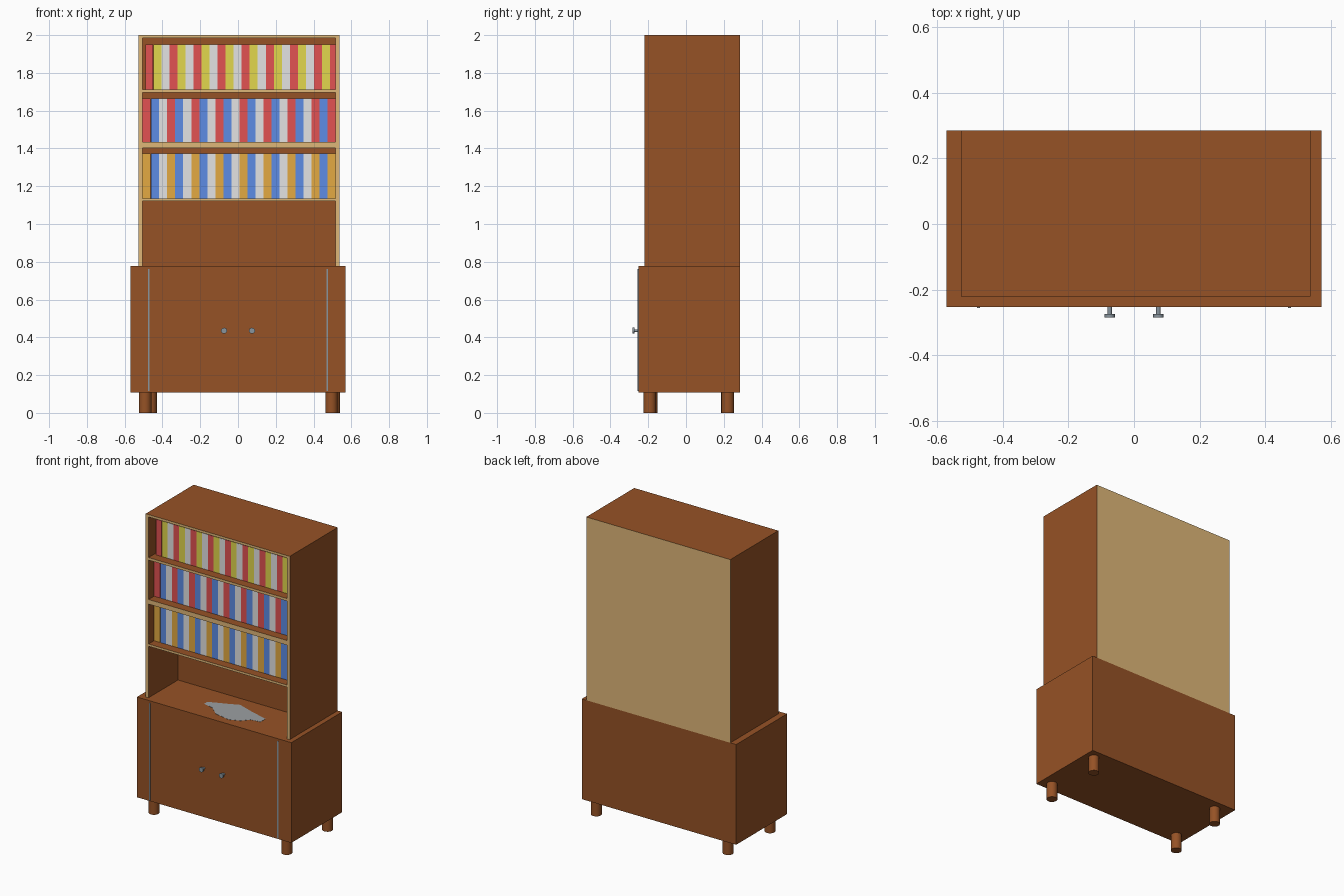
import bpy, bmesh, math
from mathutils import Matrix

if "Cube" in bpy.data.objects:
    bpy.data.objects.remove(bpy.data.objects["Cube"])

# Flat colours (linear)
def mat(name, r, g, b):
    m = bpy.data.materials.new(name)
    m.diffuse_color = (r, g, b, 1)
    m.use_nodes = True
    m.node_tree.nodes["Principled BSDF"].inputs["Base Color"].default_value = m.diffuse_color
    return m

wood = mat("brown wood", .305, .085, .019)
edge = mat("tan edge", .74, .475, .19)
red = mat("red cover", .76, .085, .085)
yellow = mat("yellow cover", .76, .68, .075)
white = mat("white cover", .77, .77, .77)
blue = mat("blue cover", .11, .265, .78)
orange = mat("orange cover", .77, .40, .055)
steel = mat("grey metal", .25, .30, .34)
grey = mat("light grey", .33, .35, .365)

def finish(name, bm, mats):
    me = bpy.data.meshes.new(name)
    bm.to_mesh(me)
    bm.free()
    for m in mats:
        me.materials.append(m)
    ob = bpy.data.objects.new(name, me)
    bpy.context.collection.objects.link(ob)
    return ob

def box(name, x0, x1, y0, y1, z0, z1, m, tan_front=False, tan_back=False):
    bm = bmesh.new()
    bmesh.ops.create_cube(bm, size=1)
    for v in bm.verts:
        v.co = ((x0 + x1) / 2 + v.co.x * (x1 - x0),
                (y0 + y1) / 2 + v.co.y * (y1 - y0),
                (z0 + z1) / 2 + v.co.z * (z1 - z0))
    bm.normal_update()
    for f in bm.faces:
        if (tan_front and f.normal.y < -.9) or (tan_back and f.normal.y > .9):
            f.material_index = 1
    # the tan slot is only added where it is used
    return finish(name, bm, [m, edge] if tan_front or tan_back else [m])

def cyl(name, centre, r, depth, m, axis='Z', sides=24):
    bm = bmesh.new()
    bmesh.ops.create_cone(bm, cap_ends=True, segments=sides, radius1=r, radius2=r, depth=depth)
    rot = Matrix.Rotation(math.pi / 2, 4, 'X') if axis == 'Y' else Matrix()
    bmesh.ops.transform(bm, matrix=Matrix.Translation(centre) @ rot, verts=bm.verts)
    bm.normal_update()
    for f in bm.faces:
        f.smooth = len(f.verts) == 4
    for e in bm.edges:
        e.smooth = e.calc_face_angle(0) < .6
    return finish(name, bm, [m])

# Lower cabinet and legs
BACK = .285
box("cabinet", -.57, .57, -.252, BACK, .108, .777, wood)
for n, x, y in (("front_left", -.492, -.183), ("front_right", .495, -.192),
                ("back_left", -.463, .217), ("back_right", .507, .221)):
    cyl(n + "_leg", (x, y, .055), .033, .11, wood)

# Door hinge strips and knobs
for side, s in (("left", -1), ("right", 1)):
    box(side + "_hinge_strip", s * .473 - .004, s * .473 + .004, -.256, -.251, .115, .762, steel)
    x = s * .074
    cyl(side + "_knob_stem", (x, -.262, .435), .007, .026, steel, 'Y', 16)
    cyl(side + "_knob_disc", (x, -.279, .435), .016, .011, steel, 'Y', 16)

# Upper bookcase carcass: front and back edges are tan
L, R, F, T = -.527, .537, -.221, .021
box("upper_left_side", L, L + T, F, BACK, .777, 1.984, wood, True, True)
box("upper_right_side", R - T, R, F, BACK, .777, 1.984, wood, True, True)
box("upper_top", L, R, F, BACK, 1.984, 2, wood, True, True)
box("back_panel", L + T, R - T, .09, BACK, .777, 1.984, wood, False, True)
for i, (z0, z1) in enumerate(((1.121, 1.136), (1.402, 1.433), (1.696, 1.713))):
    box(f"shelf_{i + 1}", L + T, R - T, F, .09, z0, z1, wood, True)

# Rows of books in repeating colours; the first book stands slightly apart
rows = ((1.136, 1.373, -.506, -.460, (orange, blue, white)),
        (1.433, 1.665, -.506, -.460, (red, blue, white)),
        (1.713, 1.950, -.490, -.448, (red, yellow, white)))
END, PITCH, COUNT = .516, .0425, 24
for r, (z0, z1, first, second, cols) in enumerate(rows):
    box(f"book_{r + 1}_1", first, second - .003, -.163, .06, z0, z1, cols[0])
    for i in range(1, COUNT):
        x0 = second + (i - 1) * PITCH
        last = i == COUNT - 1
        box(f"book_{r + 1}_{i + 1}", x0, END if last else x0 + PITCH, -.163, .06, z0, z1,
            cols[0] if last else cols[i % 3])

# Irregular flat mat lying on the counter
pts = [(-.18, -.10), (-.107, -.118), (-.04, -.177), (.07, -.20), (.14, -.172),
       (.18, -.126), (.247, -.116), (.247, -.064), (.107, -.022), (.008, .013),
       (-.06, -.017), (-.118, -.04), (-.18, -.066)]
bm = bmesh.new()
face = bm.faces.new([bm.verts.new((x, y, .776)) for x, y in pts])
up = bmesh.ops.extrude_face_region(bm, geom=[face])["geom"]
bmesh.ops.translate(bm, vec=(0, 0, .002), verts=[v for v in up if isinstance(v, bmesh.types.BMVert)])
bmesh.ops.recalc_face_normals(bm, faces=bm.faces)
finish("counter_mat", bm, [grey])
